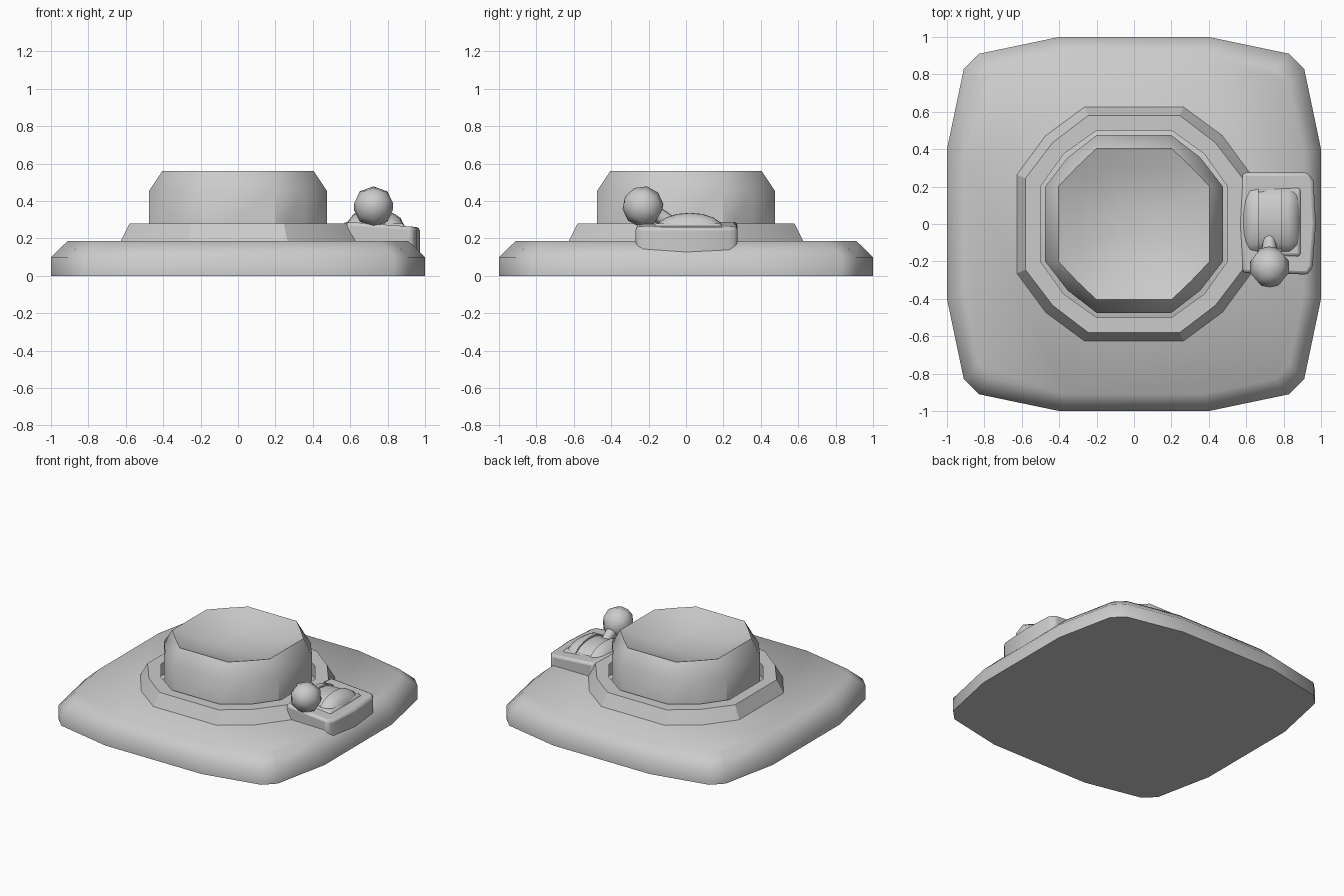
import bpy, bmesh, math
from mathutils import Vector

cube = bpy.data.objects.get("Cube")
if cube:
    bpy.data.objects.remove(cube, do_unlink=True)

grey = bpy.data.materials.new("plain grey")
grey.use_nodes = True
colour = (0.6, 0.6, 0.6, 1)
grey.diffuse_color = colour
grey.node_tree.nodes["Principled BSDF"].inputs["Base Color"].default_value = colour


def finish(name, bm, angle=30, bevel=0):
    """Turn a bmesh into a named, shaded object."""
    bmesh.ops.recalc_face_normals(bm, faces=bm.faces)
    mesh = bpy.data.meshes.new(name)
    bm.to_mesh(mesh)
    bm.free()
    mesh.materials.append(grey)
    ob = bpy.data.objects.new(name, mesh)
    bpy.context.collection.objects.link(ob)
    if bevel:
        mod = ob.modifiers.new("rounded edges", 'BEVEL')
        mod.width = bevel
        mod.segments = 2
        mod.limit_method = 'ANGLE'
        mod.angle_limit = math.radians(40)
    bpy.ops.object.select_all(action='DESELECT')
    ob.select_set(True)
    bpy.context.view_layer.objects.active = ob
    bpy.ops.object.shade_smooth_by_angle(angle=math.radians(angle))
    return ob


def ring(corner, z):
    """Repeat one corner's points, anticlockwise, around the four quadrants."""
    pts = []
    for turn in range(4):
        for x, y in corner:
            for _ in range(turn):
                x, y = -y, x
            pts.append((x, y, z))
    return pts


def loft(name, rings, cap_start=True, cap_end=True, **kw):
    """Skin a stack of equal rings."""
    bm = bmesh.new()
    loops = [[bm.verts.new(p) for p in r] for r in rings]
    n = len(loops[0])
    for low, high in zip(loops, loops[1:]):
        for i in range(n):
            j = (i + 1) % n
            bm.faces.new((low[i], low[j], high[j], high[i]))
    if cap_start:
        bm.faces.new(loops[0])
    if cap_end:
        bm.faces.new(loops[-1])
    return finish(name, bm, **kw)


def twelve(half, side, diagonal, z):
    return ring([(half, side), (diagonal, diagonal), (side, half)], z)


# Square base with bowed sides and a sloped shoulder
outline = [(1, 0.4), (0.91, 0.83), (0.83, 0.91), (0.4, 1)]
outline_top = [(x * 0.91, y * 0.91) for x, y in outline]
loft("base", [ring(outline, 0), ring(outline, 0.1), ring(outline_top, 0.187)], angle=60)

# Raised collar around the button
loft("collar", [twelve(0.63, 0.265, 0.475, 0.18), twelve(0.58, 0.245, 0.435, 0.28),
                twelve(0.5, 0.2, 0.375, 0.28), twelve(0.5, 0.2, 0.375, 0.18)],
     cap_start=False, cap_end=False)

# Button with a chamfered rim and a shallow dished top
dish = [twelve(0.405 * s, 0.2 * s, 0.305 * s, 0.56 - 0.1 * (1 - s * s))
        for s in (1, 0.75, 0.5, 0.25)]
loft("button", [twelve(0.475, 0.2, 0.355, 0.18),
                twelve(0.475, 0.2, 0.355, 0.455)] + dish, angle=35)

# Lever mounting plate, slightly bowed and leaning outward
plate = [(0.58, -0.26), (0.93, -0.27), (0.955, -0.23), (0.972, 0),
         (0.96, 0.23), (0.93, 0.275), (0.58, 0.275), (0.565, 0)]
loft("lever_plate", [[(x, y, 0.08) for x, y in plate],
                     [(x, y, 0.29 - 0.075 * (x - 0.565)) for x, y in plate]],
     angle=50, bevel=0.018)

# Low housing below the slot
housing = [(-0.18, 0.24), (-0.17, 0.28), (0.19, 0.28), (0.2, 0.24)]
loft("lever_housing", [[(x, y, z) for y, z in housing] for x in (0.6, 0.89)],
     angle=50, bevel=0.015)

# Arched slices for the cheeks and the barrel between them
arch = [(math.cos(a), math.sin(a)) for a in (math.pi * k / 8 for k in range(9))]


def slice_at(x, scale):
    return [(x, 0.02 + 0.18 * (0.6 + 0.4 * scale) * c, 0.25 + 0.087 * scale * s)
            for c, s in arch]


loft("right_cheek", [slice_at(0.665, 1), slice_at(0.62, 0.95), slice_at(0.575, 0.3)], angle=50)
loft("left_cheek", [slice_at(0.785, 1), slice_at(0.83, 0.98),
                    slice_at(0.868, 0.7), slice_at(0.895, 0.1)], angle=50)
loft("lever_barrel", [slice_at(0.665, 0.85), slice_at(0.785, 0.85)], angle=50)

# Lever stem and knob
knob = Vector((0.725, -0.23, 0.37))
foot = Vector((0.722, -0.05, 0.27))
axis = knob - foot
tilt = axis.to_track_quat('Z', 'Y').to_euler()

bm = bmesh.new()
bmesh.ops.create_cone(bm, cap_ends=True, segments=8, radius1=0.03,
                      radius2=0.05, depth=axis.length)
stem = finish("lever_stem", bm, angle=50)
stem.rotation_euler = tilt
stem.location = (knob + foot) / 2

bm = bmesh.new()
bmesh.ops.create_uvsphere(bm, u_segments=8, v_segments=5, radius=0.11)
ball = finish("lever_knob", bm, angle=60)
ball.rotation_euler = tilt
ball.location = knob
